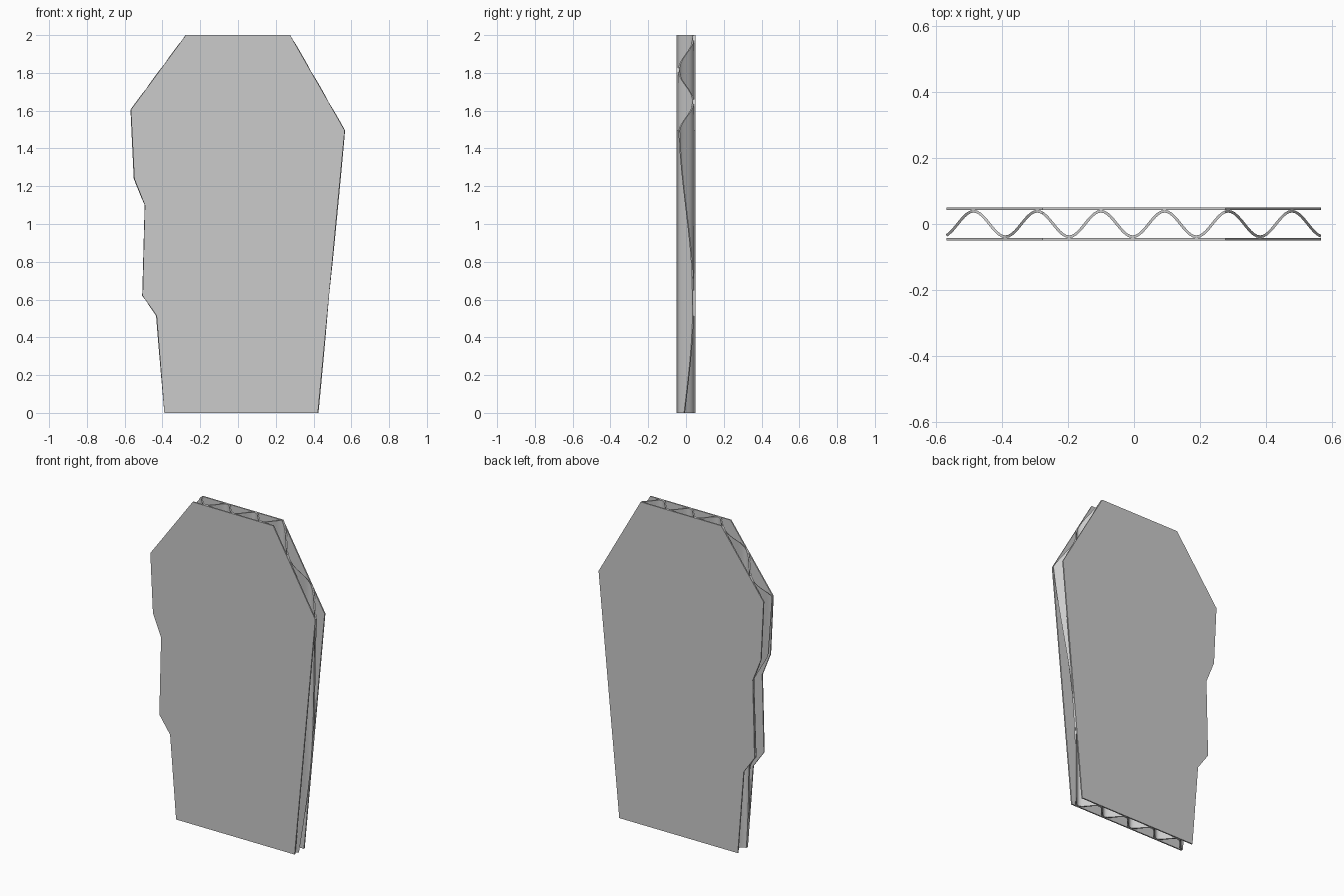
import bpy, bmesh, math
from mathutils import Vector

if "Cube" in bpy.data.objects:
    bpy.data.objects.remove(bpy.data.objects["Cube"])

# Panel outline in x, z
OUTLINE = [(-0.39, 0), (0.423, 0), (0.565, 1.495), (0.276, 2.0), (-0.276, 2.0),
           (-0.567, 1.605), (-0.549, 1.24), (-0.493, 1.10), (-0.505, 0.62), (-0.431, 0.515)]
HALF_DEPTH, SHEET = 0.05, 0.008
PERIOD, PEAK_X, AMPLITUDE = 0.1925, 0.0925, 0.0385
STEPS = 20


def outline_face(y):
    bm = bmesh.new()
    bm.faces.new([bm.verts.new((x, y, z)) for x, z in OUTLINE])
    return bm


def finish(name, bm):
    bm.normal_update()
    mesh = bpy.data.meshes.new(name)
    bm.to_mesh(mesh)
    bm.free()
    obj = bpy.data.objects.new(name, mesh)
    bpy.context.collection.objects.link(obj)
    return obj


# Flat outer sheets
def liner(name, y):
    bm = outline_face(y)
    res = bmesh.ops.extrude_face_region(bm, geom=bm.faces[:])
    moved = [v for v in res["geom"] if isinstance(v, bmesh.types.BMVert)]
    bmesh.ops.translate(bm, verts=moved, vec=(0, SHEET, 0))
    bmesh.ops.recalc_face_normals(bm, faces=bm.faces[:])
    return finish(name, bm)


liner("front_liner", -HALF_DEPTH)
liner("back_liner", HALF_DEPTH - SHEET)

# Corrugated core: slice the outline into vertical strips, then bend into a wave
bm = outline_face(0)
step = PERIOD / STEPS
cuts = [PEAK_X + i * step for i in range(-80, 60)] + [x for x, z in OUTLINE]
for x in cuts:
    bmesh.ops.bisect_plane(bm, geom=bm.verts[:] + bm.edges[:] + bm.faces[:], dist=1e-5,
                           plane_co=Vector((x, 0, 0)), plane_no=Vector((1, 0, 0)))
for v in bm.verts:
    v.co.y = AMPLITUDE * math.cos(2 * math.pi * (v.co.x - PEAK_X) / PERIOD)
core = finish("corrugated_core", bm)
solid = core.modifiers.new("thickness", 'SOLIDIFY')
solid.thickness = SHEET
solid.offset = 0
bpy.context.view_layer.objects.active = core
core.select_set(True)
bpy.ops.object.modifier_apply(modifier="thickness")
bpy.ops.object.shade_smooth_by_angle(angle=math.radians(35))
